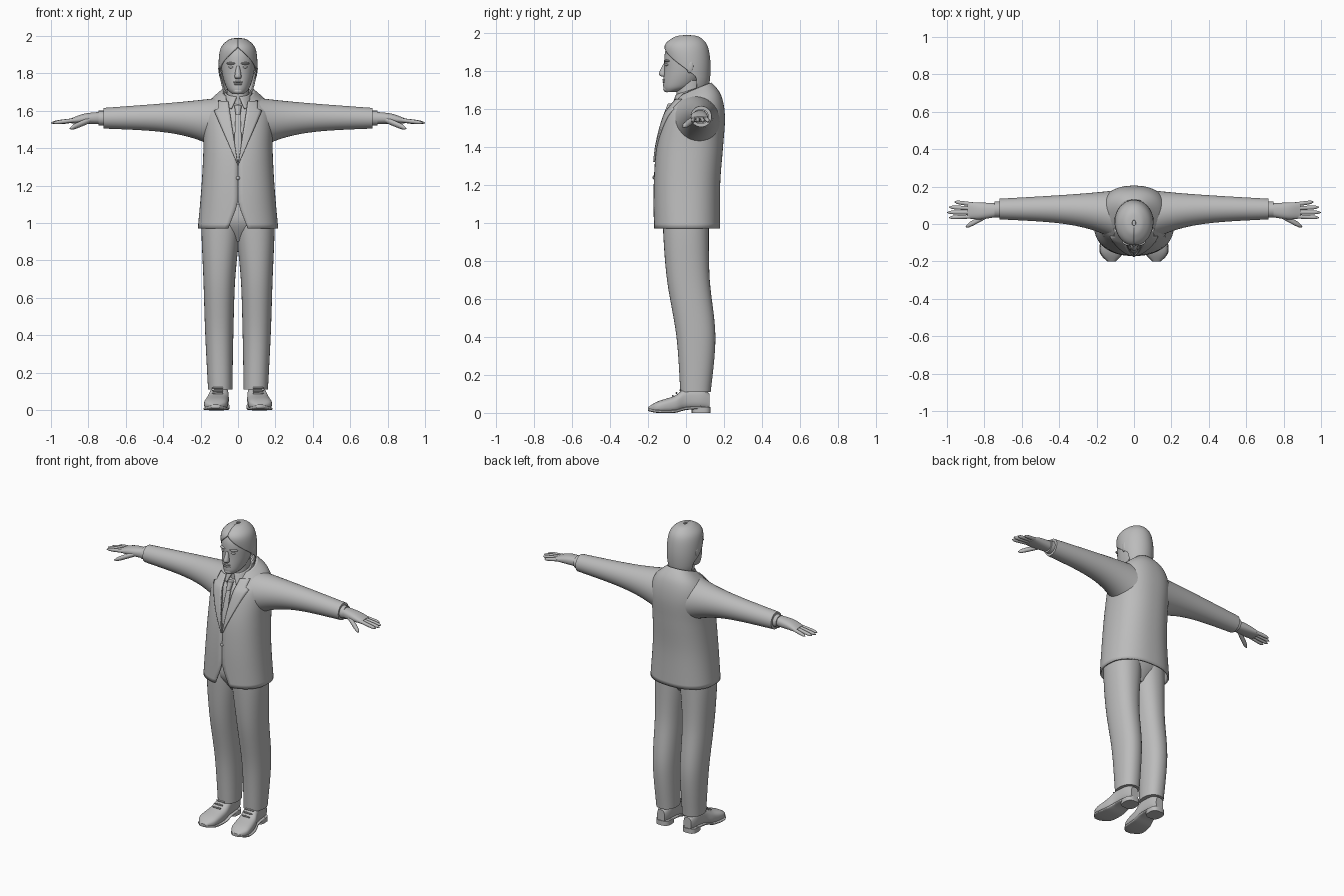
import bpy, bmesh, math
from mathutils import Vector
from mathutils.bvhtree import BVHTree

cube = bpy.data.objects.get("Cube")
if cube:
    bpy.data.objects.remove(cube)

GREY = (0.5, 0.5, 0.5, 1)
grey = bpy.data.materials.new("plain_grey")
grey.use_nodes = True
grey.diffuse_color = GREY
grey.node_tree.nodes["Principled BSDF"].inputs["Base Color"].default_value = GREY


def smooth_path(rows, steps):
    """Resample rows of numbers along a smooth spline."""
    out = []
    last = len(rows) - 1
    for i in range(last):
        before, start, end, after = (rows[max(0, min(last, i + k))] for k in (-1, 0, 1, 2))
        for step in range(steps):
            t = step / steps
            out.append([q + t / 2 * (r - p + t * (2*p - 5*q + 4*r - s + t * (3*(q - r) + s - p)))
                        for p, q, r, s in zip(before, start, end, after)])
    return out + [list(rows[last])]


def loft_mesh(axis, rows, sides=36, power=1, gap=None, steps=6):
    """Skin oval rings (position, u low, u high, v low, v high, tilt).
    gap(position, radius) gives the half angle left open at the front."""
    bm = bmesh.new()
    rings = []
    for pos, u_low, u_high, v_low, v_high, tilt in smooth_path(rows, steps):
        u_rad, v_rad = (u_high - u_low) / 2, (v_high - v_low) / 2
        start = gap(pos, u_rad) if gap else 0
        spaces = sides - 1 if gap else sides
        ring = []
        for i in range(sides):
            angle = start + 2 * (math.pi - start) * i / spaces
            s, c = math.sin(angle), math.cos(angle)
            du = u_rad * math.copysign(abs(s) ** power, s)
            dv = -v_rad * math.copysign(abs(c) ** power, c)
            u, v, w = u_low + u_rad + du, v_low + v_rad + dv, pos + tilt * dv
            ring.append(bm.verts.new({"x": (w, u, v), "y": (u, w, v), "z": (u, v, w)}[axis]))
        rings.append(ring)
    for low, high in zip(rings, rings[1:]):
        for i in range(spaces):
            j = (i + 1) % sides
            bm.faces.new((low[i], low[j], high[j], high[i]))
    if not gap:
        bm.faces.new(rings[0])
        bm.faces.new(rings[-1])
    bmesh.ops.recalc_face_normals(bm, faces=bm.faces)
    return bm


def finish(name, bm, mirror=False, thick=0):
    mesh = bpy.data.meshes.new(name)
    bm.to_mesh(mesh)
    bm.free()
    mesh.materials.append(grey)
    mesh.shade_smooth()
    mesh.set_sharp_from_angle(angle=math.radians(50))
    part = bpy.data.objects.new(name, mesh)
    bpy.context.collection.objects.link(part)
    if thick:
        shell = part.modifiers.new("thickness", "SOLIDIFY")
        shell.thickness, shell.offset = thick, 0
    if mirror:
        part.modifiers.new("mirror", "MIRROR")


def pair(name, axis, rows, **options):
    """Loft on the left side, mirrored to the right."""
    finish(name, loft_mesh(axis, [(*row, 0) for row in rows], **options), mirror=True)


def column(rows, tilt=lambda z: 0):
    """Turn (height, half width, front, back) into rings centred on x."""
    return [(z, -w, w, front, back, tilt(z)) for z, w, front, back in rows]


def upright(name, rings, thick=0, **options):
    finish(name, loft_mesh("z", rings, **options), thick=thick)


def finger(name, base, tip, radius):
    """Round-ended rod running outwards."""
    rows = []
    for i in range(9):
        t = i / 8
        x, y, z = Vector(base).lerp(Vector(tip), t)
        r = radius * math.sqrt(1.02 - t ** 6)
        rows.append((x, y - r, y + r, z - r, z + r))
    pair(name, "x", rows, sides=14, steps=2)


def ball(name, place, size, mirror=False, turn=0):
    bm = bmesh.new()
    bmesh.ops.create_uvsphere(bm, u_segments=20, v_segments=12, radius=1)
    bmesh.ops.scale(bm, vec=size, verts=bm.verts)
    bmesh.ops.rotate(bm, matrix=Vector((1, 0)).to_3d().to_track_quat("X", "Z").to_matrix()
                     if not turn else Vector((math.cos(turn), math.sin(turn), 0))
                     .to_track_quat("X", "Z").to_matrix(), verts=bm.verts)
    bmesh.ops.translate(bm, vec=place, verts=bm.verts)
    finish(name, bm, mirror)


# Jacket body, open at the lapels and below the button
BOXY = 0.85
body = column([(.97, .21, -.165, .175), (1.2, .19, -.165, .175), (1.4, .18, -.15, .19),
               (1.56, .18, -.11, .2), (1.64, .15, -.08, .18), (1.7, .08, -.04, .13)],
              tilt=lambda z: 3 * max(0, z - 1.56))


def jacket_gap(z, radius):
    opening = 0.001 + 0.4 * max(0, 1.1 - z) + max(0, z - 1.32) / 6
    return math.asin(min(0.95, (opening / radius) ** (1 / BOXY)))


upright("jacket_body", body, thick=.01, sides=64, power=BOXY, gap=jacket_gap)
upright("shirt", [(z, left + .015, right - .015, front + .015, back - .015, tilt)
                  for z, left, right, front, back, tilt in body[1:]], power=BOXY)
chest = loft_mesh("z", body, sides=64, power=BOXY)
surface = BVHTree.FromBMesh(chest)
chest.free()


def chest_strip(name, bottom, top, inner, outer, lift, mirror=False):
    """Sheet lying on the chest between two x limits given along its height."""
    bm = bmesh.new()
    rows = []
    y = 0
    for i in range(33):
        t = i / 32
        z = bottom + (top - bottom) * t
        row = []
        for k in range(6):
            x = inner(t) + (outer(t) - inner(t)) * k / 5
            hit = surface.ray_cast(Vector((x, -1, z)), Vector((0, 1, 0)))[0]
            y = hit.y if hit else y
            row.append(bm.verts.new((x, y - lift, z)))
        rows.append(row)
    for low, high in zip(rows, rows[1:]):
        for k in range(5):
            bm.faces.new((low[k], low[k + 1], high[k + 1], high[k]))
    finish(name, bm, mirror, thick=.01)


chest_strip("lapels", 1.32, 1.65, inner=lambda t: .002 + t / 20,
            outer=lambda t: .006 + (t / 7 if t < .85 else .1), lift=.009, mirror=True)
chest_strip("tie", 1.33, 1.61, inner=lambda t: t / 80 - .024,
            outer=lambda t: .024 - t / 80, lift=-.007)
upright("tie_knot", column([(1.58, .013, -.115, -.08), (1.63, .02, -.095, -.06)]), sides=16)
ball("jacket_button", (0, -.17, 1.24), (.01, .006, .01))

# Collars and neck
upright("jacket_collar", column([(1.64, .125, -.06, .165), (1.7, .08, -.04, .13)], lambda z: .4),
        thick=.012, gap=lambda z, radius: .85)
upright("shirt_collar", column([(1.64, .08, -.08, .11), (1.7, .065, -.05, .1)], lambda z: .35),
        thick=.008, gap=lambda z, radius: .1 + 6 * (1.7 - z))
upright("neck", column([(1.6, .06, -.05, .09), (1.75, .06, -.05, .09)]))

# Sleeves flare into the shoulders
sleeve = []
for i in range(17):
    t = i / 16
    flare = (1 - t) ** 4
    sleeve.append((.1 + .62 * t, .03 * t - .005 - .08 * flare, .17 - .035 * t + .01 * flare,
                   1.48 + .025 * t - .09 * flare, 1.66 - .045 * t + .01 * flare))
pair("sleeves", "x", sleeve, steps=2)
pair("shirt_cuffs", "x", [(.7, .035, .12, 1.52, 1.6), (.745, .035, .12, 1.52, 1.6)])

# Hands
pair("palms", "x", [(.72, .04, .11, 1.53, 1.595), (.82, .025, .115, 1.53, 1.585),
                    (.89, .03, .117, 1.533, 1.56)], power=BOXY)
for i, (name, length) in enumerate((("index", .12), ("middle", .13), ("ring", .12), ("little", .09))):
    y = .04 + .022 * i
    finger(name + "_fingers", (.87, y, 1.55), (.87 + length, y + .006 * (i - 1), 1.535), .011)
finger("thumbs", (.78, .05, 1.555), (.9, -.015, 1.505), .016)

# Trousers
pair("trouser_legs", "z", [(.11, .03, .16, -.03, .13), (.4, .025, .175, -.05, .155),
                           (.7, .015, .185, -.1, .125), (.95, -.01, .195, -.12, .12),
                           (1.1, -.02, .19, -.12, .12)], power=.9)
upright("trouser_seat", column([(.9, .05, -.06, .07), (1, .19, -.12, .12), (1.1, .18, -.12, .12)]))

# Shoes
shoe = [(-.2, .1, .14, .01, .03), (-.15, .06, .18, 0, .06), (-.06, .05, .17, 0, .09),
        (0, .05, .15, .015, .13), (.08, .055, .14, .02, .13), (.125, .07, .125, .02, .1)]
pair("shoes", "y", shoe, power=.75)
pair("soles", "y", [(y, left - .004, right + .004, low, low + .016)
                    for y, left, right, low, top in shoe[:-1]], power=.5)
pair("heels", "z", [(0, .05, .145, .03, .13), (.03, .05, .145, .03, .13)], power=.7)
for i in range(3):
    y, z = .02 * i - .07, .09 + .014 * i
    finger(f"laces_{i + 1}", (.08, y, z), (.14, y, z), .005)

# Head, with swept-back hair that is long at the nape
upright("head", column([(1.69, .03, -.11, -.05), (1.72, .06, -.12, .04), (1.8, .085, -.115, .1),
                        (1.9, .09, -.11, .11), (1.96, .06, -.07, .08), (1.98, .01, -.01, .02)]))
upright("hair", column([(1.67, .06, -.03, .1), (1.74, .09, -.07, .12), (1.84, .1, -.1, .125),
                        (1.93, .09, -.11, .11), (1.975, .05, -.06, .07), (1.985, .01, -.01, .02)]),
        thick=.008, sides=48, gap=lambda z, radius: min(1.9, max(0, 11 * (1.94 - z))))

# Face
upright("nose", column([(1.77, .012, -.126, -.1), (1.785, .018, -.143, -.1),
                        (1.84, .008, -.118, -.1)]), sides=16)
ball("chin", (0, -.1, 1.705), (.028, .02, .017))
for name, z in (("upper_lip", 1.754), ("lower_lip", 1.742)):
    ball(name, (0, -.115, z), (.025, .01, .005))
ball("brows", (.037, -.1, 1.853), (.027, .015, .007), mirror=True, turn=.3)
ball("eyes", (.036, -.1, 1.833), (.015, .01, .007), mirror=True, turn=.3)
ball("ears", (.095, .02, 1.825), (.01, .02, .036), mirror=True, turn=-.25)
